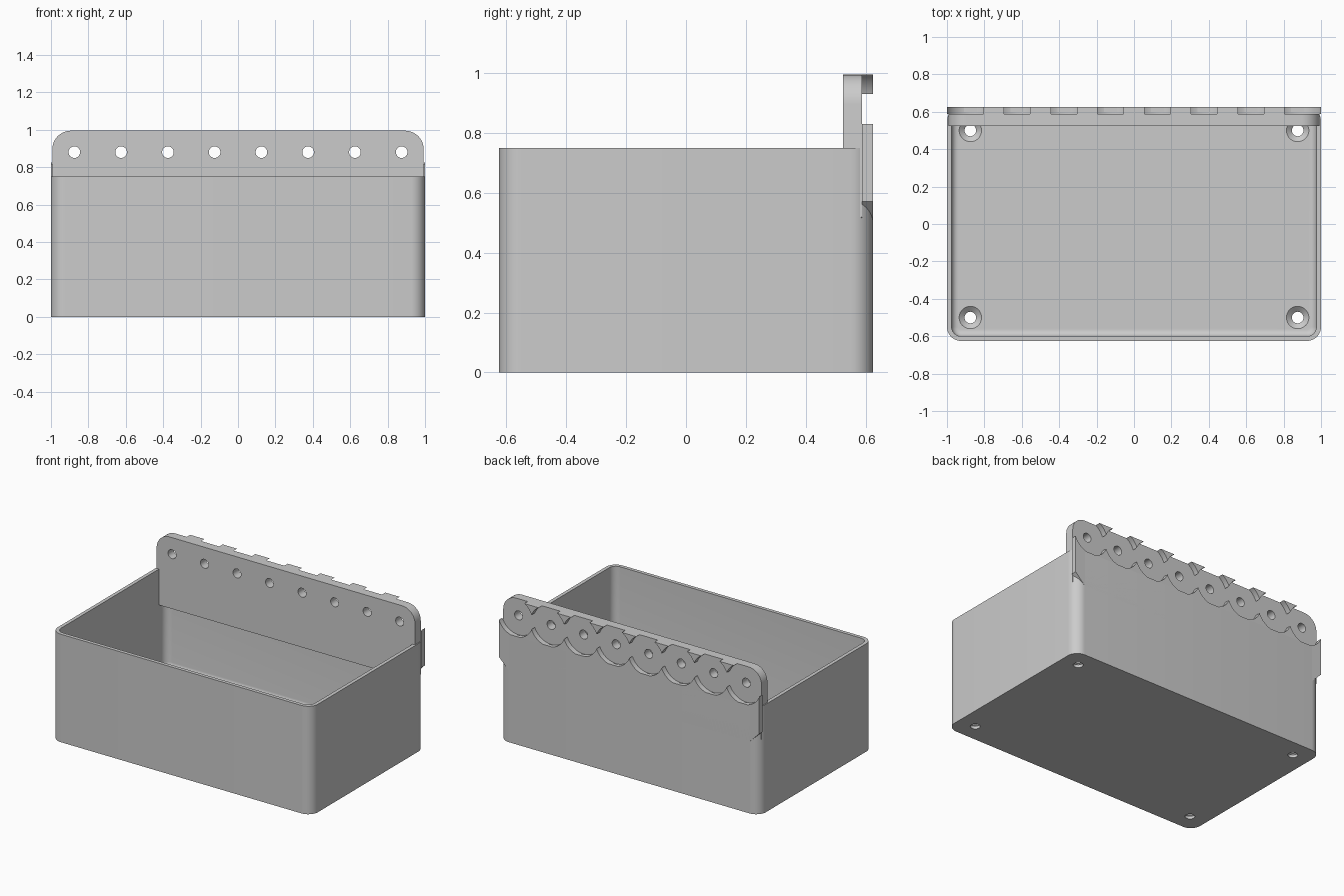
import bpy, bmesh
from math import sin, cos, pi, radians
from mathutils import Vector

cube = bpy.data.objects.get("Cube")
if cube:
    bpy.data.objects.remove(cube, do_unlink=True)

GREY = (0.6, 0.6, 0.6, 1.0)
mat = bpy.data.materials.new("light grey")
mat.use_nodes = True
mat.diffuse_color = GREY
mat.node_tree.nodes["Principled BSDF"].inputs["Base Color"].default_value = GREY

PITCH = 0.25                                         # spacing of the mounting holes
HOLE_X = [PITCH * (i - 3.5) for i in range(8)]
HOLE_Z = 0.88
WALL = 0.025


def loft(name, loops):
    """Solid through loops of equal point count, capped at both ends."""
    bm = bmesh.new()
    rings = [[bm.verts.new(p) for p in loop] for loop in loops]
    n = len(rings[0])
    for a, b in zip(rings, rings[1:]):
        for i in range(n):
            j = (i + 1) % n
            bm.faces.new((a[i], a[j], b[j], b[i]))
    bm.faces.new(rings[0])
    bm.faces.new(rings[-1])
    bmesh.ops.recalc_face_normals(bm, faces=bm.faces)
    mesh = bpy.data.meshes.new(name)
    bm.to_mesh(mesh)
    bm.free()
    mesh.materials.append(mat)
    obj = bpy.data.objects.new(name, mesh)
    bpy.context.collection.objects.link(obj)
    return obj


def arc(cx, cy, r, start, steps=10):
    return [(cx + r * cos(start + pi / 2 * i / steps),
             cy + r * sin(start + pi / 2 * i / steps)) for i in range(steps + 1)]


def rounded_rect(hx, hy, r, z):
    corners = ((1, 1), (-1, 1), (-1, -1), (1, -1))
    return [Vector((x, y, z)) for k, (sx, sy) in enumerate(corners)
            for x, y in arc(sx * (hx - r), sy * (hy - r), r, k * pi / 2)]


def plate(name, hx, y0, y1, chamfer, top=0.995, bottom=0.5, r=0.1):
    """Upright plate with rounded top corners and chamfered bottom corners."""
    right = [(hx - chamfer, bottom), (hx, bottom + chamfer)] + arc(hx - r, top - r, r, 0)
    outline = right + [(-x, z) for x, z in reversed(right)]
    return loft(name, [[(x, y, z) for x, z in outline] for y in (y0, y1)])


def turned(sections, to_world, sides=40):
    """Round cutter from (radius, distance) sections."""
    return loft("cutter", [[to_world(r * cos(2 * pi * i / sides), r * sin(2 * pi * i / sides), d)
                            for i in range(sides)] for r, d in sections])


def cut(obj, cutter):
    mod = obj.modifiers.new("cut", "BOOLEAN")
    mod.operation = "DIFFERENCE"
    mod.solver = "EXACT"
    mod.object = cutter
    bpy.context.view_layer.objects.active = obj
    bpy.ops.object.modifier_apply(modifier=mod.name)
    bpy.data.objects.remove(cutter, do_unlink=True)


def drill_back(obj, radius):
    for x in HOLE_X:
        cut(obj, turned([(radius, 0.4), (radius, 0.8)],
                        lambda u, v, d: (x + u, d, HOLE_Z + v)))


# Open bin with rounded corners and a filleted floor
bin_body = loft("bin", [rounded_rect(1, 0.625, 0.075, z) for z in (0, 0.75)])
FLOOR, FILLET = 0.05, 0.035
loops = []
for i in range(7):
    a = pi / 2 * i / 6
    inset = WALL + FILLET * (1 - sin(a))
    loops.append(rounded_rect(1 - inset, 0.625 - inset, 0.075 - inset,
                              FLOOR + FILLET * (1 - cos(a))))
loops.append(rounded_rect(1 - WALL, 0.625 - WALL, 0.075 - WALL, 0.9))
cut(bin_body, loft("cutter", loops))

# Countersunk screw holes in the floor
for sx in (-1, 1):
    for sy in (-1, 1):
        cut(bin_body, turned([(0.031, -0.1), (0.031, 0.02), (0.06, 0.045), (0.06, 0.1)],
                             lambda u, v, d: (sx * 0.875 + u, sy * 0.5 + v, d)))

# Mounting plate with a row of holes
mount = plate("mounting_plate", 0.993, 0.525, 0.588, 0.02)
drill_back(mount, 0.031)

# Rear layer: round pockets leave teeth above and scallops below
rear = plate("scalloped_rear_plate", 1.0, 0.588, 0.625, 0.072)
drill_back(rear, 0.135)

for obj in (bin_body, mount, rear):
    bpy.ops.object.select_all(action="DESELECT")
    obj.select_set(True)
    bpy.context.view_layer.objects.active = obj
    bpy.ops.object.shade_smooth_by_angle(angle=radians(30))
